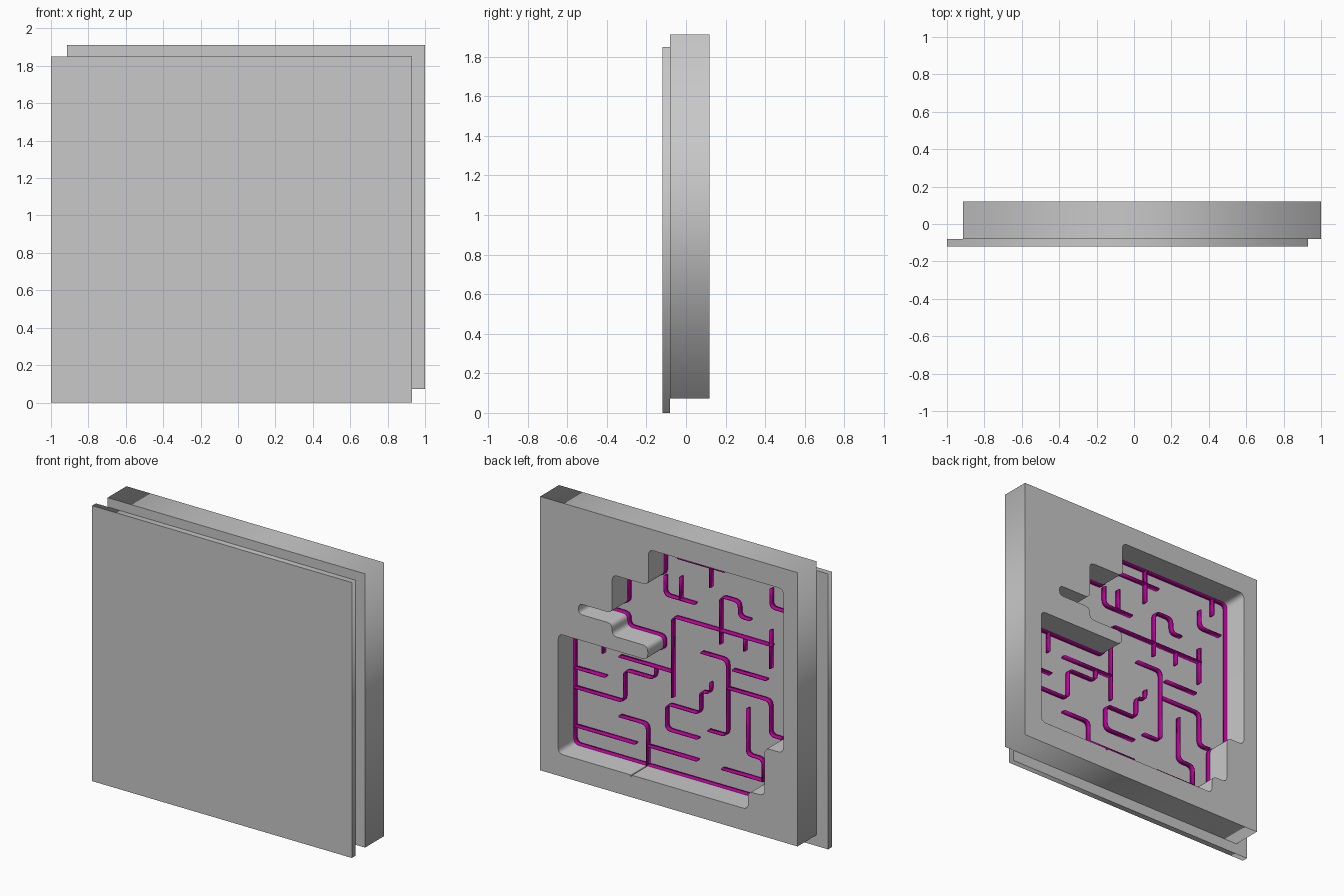
import bpy
from mathutils import Vector
from math import radians

old = bpy.data.objects.get("Cube")
if old:
    bpy.data.objects.remove(old, do_unlink=True)


def material(name, rgb):
    m = bpy.data.materials.new(name)
    m.use_nodes = True
    m.diffuse_color = (*rgb, 1)
    m.node_tree.nodes["Principled BSDF"].inputs["Base Color"].default_value = (*rgb, 1)
    return m


grey = material("light grey", (0.58, 0.58, 0.58))
magenta = material("magenta", (0.5, 0.0, 0.33))


def rounded(points, closed, radius=0.04, steps=5):
    """Replace each corner of a path with a small arc."""
    pts = [Vector(p) for p in points]
    n, out = len(pts), []
    for i, p in enumerate(pts):
        if not closed and i in (0, n - 1):
            out.append(p)
            continue
        a, b = pts[i - 1] - p, pts[(i + 1) % n] - p
        r = min(radius, a.length * 0.48, b.length * 0.48)
        start, end = p + a.normalized() * r, p + b.normalized() * r
        for k in range(steps + 1):
            t = k / steps
            out.append(start * (1 - t) ** 2 + p * 2 * t * (1 - t) + end * t ** 2)
    return out


def extruded(name, paths, y_min, y_max, mat, fill):
    """Extrude (points, closed) paths drawn in the x-z plane along y."""
    cu = bpy.data.curves.new(name, "CURVE")
    cu.dimensions = "2D"
    cu.fill_mode = "BOTH" if fill else "NONE"
    cu.extrude = (y_max - y_min) / 2
    for points, closed in paths:
        sp = cu.splines.new("POLY")
        sp.points.add(len(points) - 1)
        for q, p in zip(sp.points, points):
            q.co = (p[0], p[1], 0, 1)
        sp.use_cyclic_u = closed
    cu.materials.append(mat)
    ob = bpy.data.objects.new(name, cu)
    bpy.context.collection.objects.link(ob)
    ob.location.y = (y_min + y_max) / 2
    ob.rotation_euler.x = radians(90)
    bpy.ops.object.select_all(action="DESELECT")
    ob.select_set(True)
    bpy.context.view_layer.objects.active = ob
    bpy.ops.object.convert(target="MESH")
    return bpy.context.view_layer.objects.active


def rect(x0, x1, z0, z1):
    return [(x0, z0), (x1, z0), (x1, z1), (x0, z1)]


# Stepped opening in the thick frame, with a narrow slit in its lower edge
opening = [
    (.866, .222), (.866, 1.026), (.2, 1.026), (.2, 1.12), (.465, 1.12), (.465, 1.2),
    (.715, 1.2), (.715, 1.27), (.465, 1.27), (.465, 1.53), (.195, 1.53), (.195, 1.772),
    (-.807, 1.772), (-.807, .67), (-.667, .67), (-.667, .345), (-.545, .345),
    (-.545, .222), (.32, .222), (.32, .21), (.33, .21), (.33, .222)]
outline = rounded(opening, True)

# Front plate and thick frame behind it
extruded("front_plate", [(rect(-1, .93, 0, 1.85), True)], -.12, -.08, grey, True)
extruded("thick_frame", [(rect(-.913, 1, .073, 1.912), True), (outline, True)],
         -.08, .12, grey, True)

# Low maze walls standing on the plate
walls = [
    [(.195, 1.53), (.195, 1.4), (-.03, 1.4)],
    [(.08, 1.4), (.08, 1.55)],
    [(.1, 1.675), (-.25, 1.675)],
    [(-.143, 1.772), (-.143, 1.54)],
    [(-.217, 1.18), (-.217, 1.5), (-.358, 1.5), (-.358, 1.4), (-.44, 1.4)],
    [(-.6, 1.27), (.14, 1.27), (.14, .725)],
    [(-.589, 1.37), (-.589, 1.115)],
    [(-.396, 1.27), (-.396, 1.18)],
    [(-.592, 1.65), (-.592, 1.525), (-.76, 1.525)],
    [(-.696, 1.772), (-.696, 1.65)],
    [(-.31, 1.03), (-.56, 1.03)],
    [(-.076, 1.085), (-.269, 1.085), (-.269, .575), (-.128, .575)],
    [(-.269, .897), (-.589, .897), (-.589, .665), (-.67, .665)],
    [(-.418, .8), (-.418, .49), (-.535, .49), (-.535, .34)],
    [(-.23, .345), (-.535, .345)],
    [(-.143, .9), (-.143, .825), (-.069, .825), (-.069, .67), (.184, .67),
     (.184, .5), (-.05, .5)],
    [(.533, .897), (.14, .897)],
    [(.655, 1.026), (.655, .885)],
    [(.866, .732), (.637, .732)],
    [(.866, .6), (.496, .6), (.496, .815), (.266, .815), (.266, .897)],
    [(.533, .496), (.325, .496), (.325, .222)],
    [(.866, .342), (.414, .342)],
    [(.325, .352), (-.046, .352)]]


def thin_wall(name, path, closed):
    ob = extruded(name, [(path, closed)], -.081, -.045, magenta, False)
    solid = ob.modifiers.new("thickness", "SOLIDIFY")
    solid.thickness = 0.009
    solid.offset = 0


for i, wall in enumerate(walls):
    thin_wall(f"maze_wall_{i + 1}", rounded(wall, False), False)
thin_wall("maze_border", outline, True)
